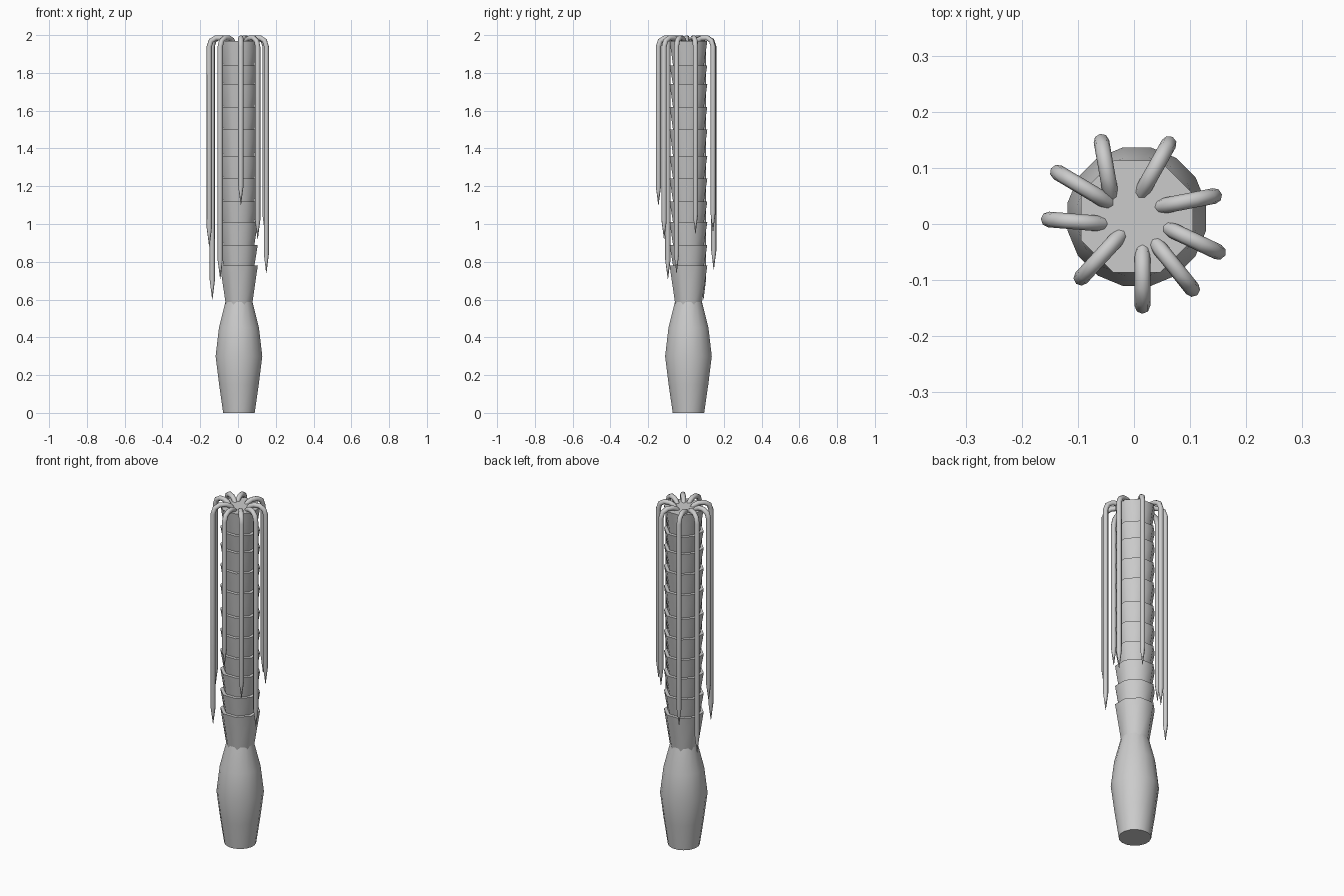
import bpy, bmesh
from math import pi, sin, cos
from mathutils import Vector

if "Cube" in bpy.data.objects:
    bpy.data.objects.remove(bpy.data.objects["Cube"], do_unlink=True)

grey = bpy.data.materials.new("plain grey")
grey.use_nodes = True
tone = (0.6, 0.6, 0.6, 1)
grey.diffuse_color = tone
grey.node_tree.nodes["Principled BSDF"].inputs["Base Color"].default_value = tone

CENTRE = Vector((0.005, 0.013, 0))
UP = Vector((0, 0, 1))


def loft(name, rings, angle):
    """Skin a list of closed rings, cap both ends and smooth the sides."""
    bm = bmesh.new()
    loops = [[bm.verts.new(p) for p in ring] for ring in rings]
    n = len(loops[0])
    for a, b in zip(loops, loops[1:]):
        for i in range(n):
            j = (i + 1) % n
            bm.faces.new((a[i], a[j], b[j], b[i]))
    bm.faces.new(loops[0][::-1])
    bm.faces.new(loops[-1])
    bmesh.ops.recalc_face_normals(bm, faces=bm.faces)
    mesh = bpy.data.meshes.new(name)
    bm.to_mesh(mesh)
    bm.free()
    mesh.materials.append(grey)
    obj = bpy.data.objects.new(name, mesh)
    bpy.context.collection.objects.link(obj)
    bpy.ops.object.select_all(action='DESELECT')
    obj.select_set(True)
    bpy.context.view_layer.objects.active = obj
    bpy.ops.object.shade_smooth_by_angle(angle=angle)
    return obj


def flat_ring(radius, z, sides):
    """Horizontal polygon with a flat side towards the front."""
    return [CENTRE + Vector((radius * cos((i + 0.5) * 2 * pi / sides),
                             radius * sin((i + 0.5) * 2 * pi / sides), z))
            for i in range(sides)]


# Swollen trunk base
profile = [(0.085, 0), (0.107, 0.15), (0.126, 0.3), (0.108, 0.45), (0.07, 0.6)]
loft("trunk_base", [flat_ring(r, z, 16) for r, z in profile], pi / 4)

# Stacked, flaring trunk segments
levels = [0.58, 0.78, 0.89, 1.01, 1.12, 1.24, 1.36, 1.5, 1.62, 1.74, 1.84, 1.97]
for k, (low, high) in enumerate(zip(levels, levels[1:])):
    bottom = 0.075 if k == 0 else 0.087
    loft(f"trunk_segment_{k + 1}",
         [flat_ring(bottom, low - 0.01, 8), flat_ring(0.108, high, 8)], pi / 3)


def frond(name, start, end, tip):
    """Tube that arches out of the crown, hangs down and ends in a point."""
    a, b = Vector((*start, 0)), Vector((*end, 0))
    out = (b - a).normalized()
    side = out.cross(UP)
    reach = (b - a).length
    path = [(0, 1.955, 0.012), (0.02, 1.976, 0.014), (0.04, 1.985, 0.014),
            (reach - 0.035, 1.985, 0.014), (reach - 0.01, 1.97, 0.014),
            (reach, 1.94, 0.014), (reach, tip + 0.1, 0.014), (reach, tip, 0.001)]
    centres = [a + out * d + UP * z for d, z, _ in path]
    rings = []
    for i, c in enumerate(centres):
        before, after = centres[max(i - 1, 0)], centres[min(i + 1, len(path) - 1)]
        normal = side.cross((after - before).normalized())
        r = path[i][2]
        rings.append([c + (side * cos(t * pi / 4) + normal * sin(t * pi / 4)) * r
                      for t in range(8)])
    loft(name, rings, pi / 3)


# Hanging fronds: inner point, outer point, height of the tip
fronds = [((-0.05, 0.0), (-0.152, 0.008), 0.88), ((-0.04, 0.035), (-0.136, 0.092), 0.6),
          ((-0.04, 0.045), (-0.058, 0.147), 0.76), ((0.01, 0.05), (0.062, 0.143), 0.96),
          ((0.04, 0.03), (0.143, 0.05), 0.95), ((0.055, -0.005), (0.15, -0.05), 0.74),
          ((0.035, -0.03), (0.104, -0.116), 0.92), ((0.015, -0.04), (0.015, -0.146), 1.1),
          ((-0.02, -0.015), (-0.094, -0.096), 0.71)]
for k, spec in enumerate(fronds):
    frond(f"frond_{k + 1}", *spec)
